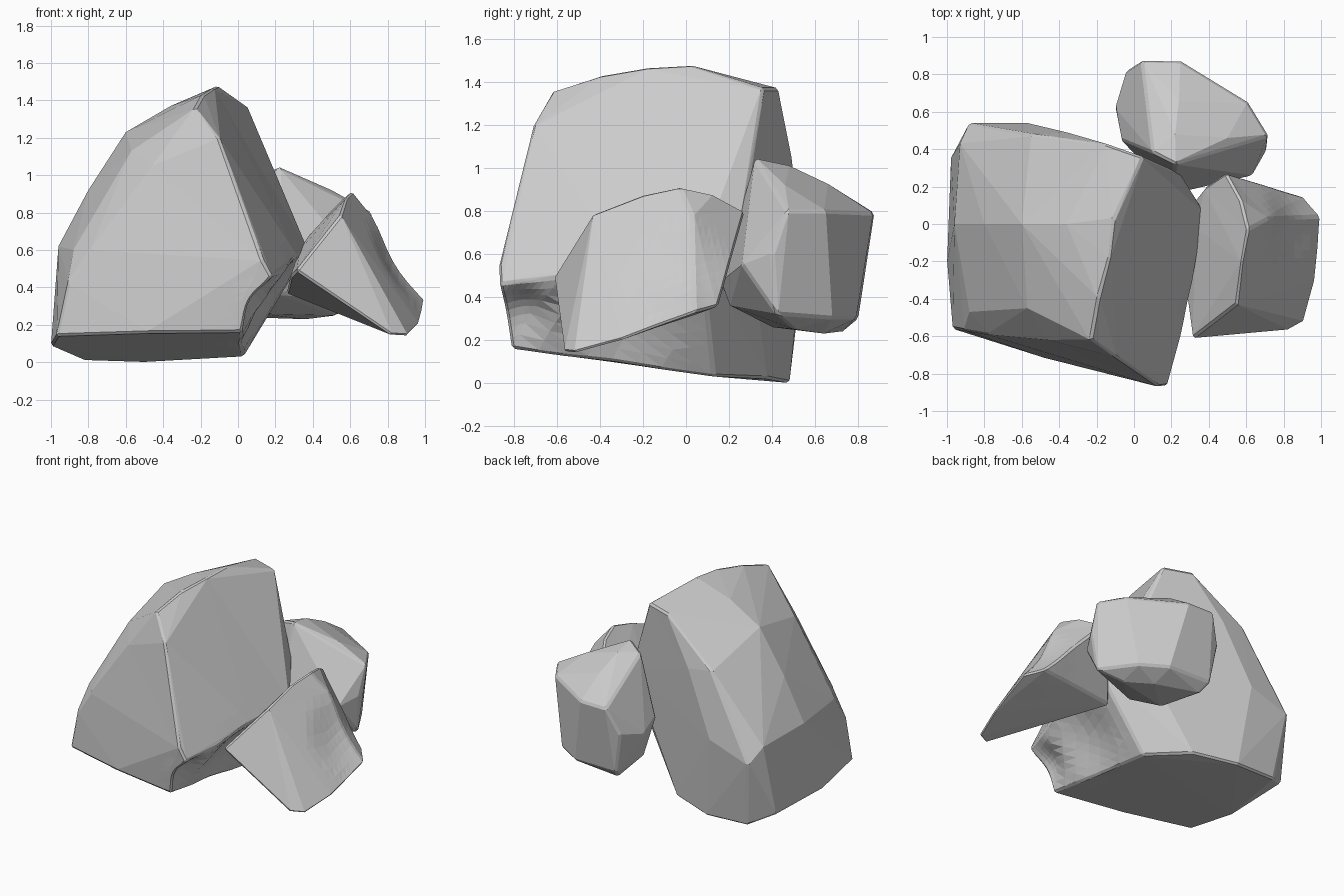
import bpy, bmesh, math
from mathutils import Vector


def rock(name, points, dents=()):
    """Chiselled boulder: convex hull of its corners, with shallow hollows.
    Each dent is (centre, inward push, radius)."""
    bm = bmesh.new()
    for p in points:
        bm.verts.new(p)
    res = bmesh.ops.convex_hull(bm, input=bm.verts)
    loose = [g for g in set(res["geom_interior"] + res["geom_unused"])
             if isinstance(g, bmesh.types.BMVert)]
    if loose:
        bmesh.ops.delete(bm, geom=loose, context="VERTS")
    bmesh.ops.dissolve_limit(bm, angle_limit=math.radians(4),
                             verts=bm.verts, edges=bm.edges)
    # worn edges
    sharp = [e for e in bm.edges if e.calc_face_angle(0) > math.radians(35)]
    bmesh.ops.bevel(bm, geom=sharp, offset=0.013, segments=1,
                    affect="EDGES", profile=0.5)
    # hollows
    if dents:
        bmesh.ops.triangulate(bm, faces=bm.faces)
        for _ in range(3):
            bmesh.ops.subdivide_edges(bm, edges=bm.edges, cuts=1, use_grid_fill=True)
        for centre, push, radius in dents:
            for v in bm.verts:
                t = 1 - ((v.co - Vector(centre)).length / radius) ** 2
                if t > 0:
                    v.co += Vector(push) * t * t
    bmesh.ops.recalc_face_normals(bm, faces=bm.faces)
    mesh = bpy.data.meshes.new(name)
    bm.to_mesh(mesh)
    bm.free()
    bpy.context.collection.objects.link(bpy.data.objects.new(name, mesh))


# Large leaning boulder
rock("large_boulder", [
    # crest
    (-0.23, -0.62, 1.36), (-0.19, -0.4, 1.43), (-0.13, -0.18, 1.47),
    (-0.11, 0.02, 1.48), (0.05, 0.36, 1.37), (-0.15, 0.43, 1.37),
    # right facing slab
    (0.13, -0.87, 0.55), (0.18, -0.865, 0.46), (0.25, -0.6, 0.49),
    (0.32, -0.3, 0.57), (0.375, 0.07, 0.60), (0.25, 0.27, 0.80),
    (-0.1, -0.71, 1.2),
    # upper left side, with a narrow band along the front
    (-0.46, -0.62, 1.05), (-0.79, -0.59, 0.6), (-0.91, -0.57, 0.42),
    (-0.57, -0.45, 1.13), (-0.6, 0.0, 1.23), (-0.54, 0.48, 1.08),
    (-0.88, -0.47, 0.6), (-0.96, 0.0, 0.62), (-0.93, 0.43, 0.6),
    (-0.36, 0.0, 1.37), (-0.8, 0.0, 0.92),
    # back
    (-0.88, 0.54, 0.5), (-0.57, 0.54, 0.6), (-0.36, 0.49, 1.05),
    # base
    (-0.97, -0.56, 0.14), (-1.0, -0.2, 0.09), (-0.98, 0.35, 0.09),
    (-0.82, 0.47, 0.01), (-0.5, 0.48, 0.0), (-0.2, 0.38, 0.02),
    (0.03, 0.13, 0.03), (0.02, -0.81, 0.16), (-0.5, -0.71, 0.155),
], dents=[((0.11, -0.75, 0.31), (-0.05, 0.0, 0.04), 0.2),
          ((0.17, -0.3, 0.3), (-0.05, 0.0, 0.03), 0.35)])

# Small wedge leaning on the right, its outer slope slightly hollow
rock("right_boulder", [
    # ridge
    (0.55, -0.43, 0.79), (0.58, -0.2, 0.88), (0.61, -0.03, 0.915),
    (0.57, 0.13, 0.88), (0.49, 0.275, 0.80),
    # left side
    (0.31, -0.615, 0.49), (0.28, -0.38, 0.46), (0.33, -0.02, 0.6),
    (0.38, 0.2, 0.68), (0.26, 0.05, 0.37),
    # outer slope and foot
    (0.72, 0.03, 0.78), (0.82, -0.57, 0.145), (0.91, -0.52, 0.14),
    (0.97, -0.3, 0.2), (1.005, 0.04, 0.33), (0.91, 0.15, 0.36),
], dents=[((0.87, -0.02, 0.52), (-0.03, 0.0, -0.02), 0.3)])

# Small blocky rock at the back
rock("back_boulder", [
    # sloping top
    (0.22, 0.32, 1.045), (0.1, 0.38, 1.0), (0.22, 0.48, 1.01),
    (0.24, 0.66, 0.925), (0.5, 0.46, 0.92), (0.04, 0.875, 0.79),
    (0.25, 0.87, 0.79), (0.61, 0.65, 0.8), (0.72, 0.47, 0.8),
    # front right side
    (0.71, 0.4, 0.6), (0.63, 0.26, 0.55), (0.2, 0.16, 0.47),
    (0.2, 0.2, 0.36), (0.68, 0.42, 0.32),
    # left side
    (-0.07, 0.45, 0.6), (-0.1, 0.62, 0.55), (-0.04, 0.82, 0.6),
    # underside
    (0.1, 0.4, 0.26), (0.52, 0.5, 0.25), (0.36, 0.64, 0.23),
    (0.04, 0.73, 0.24), (0.01, 0.8, 0.3), (0.35, 0.79, 0.3),
    (0.53, 0.68, 0.3), (-0.04, 0.55, 0.35),
])
